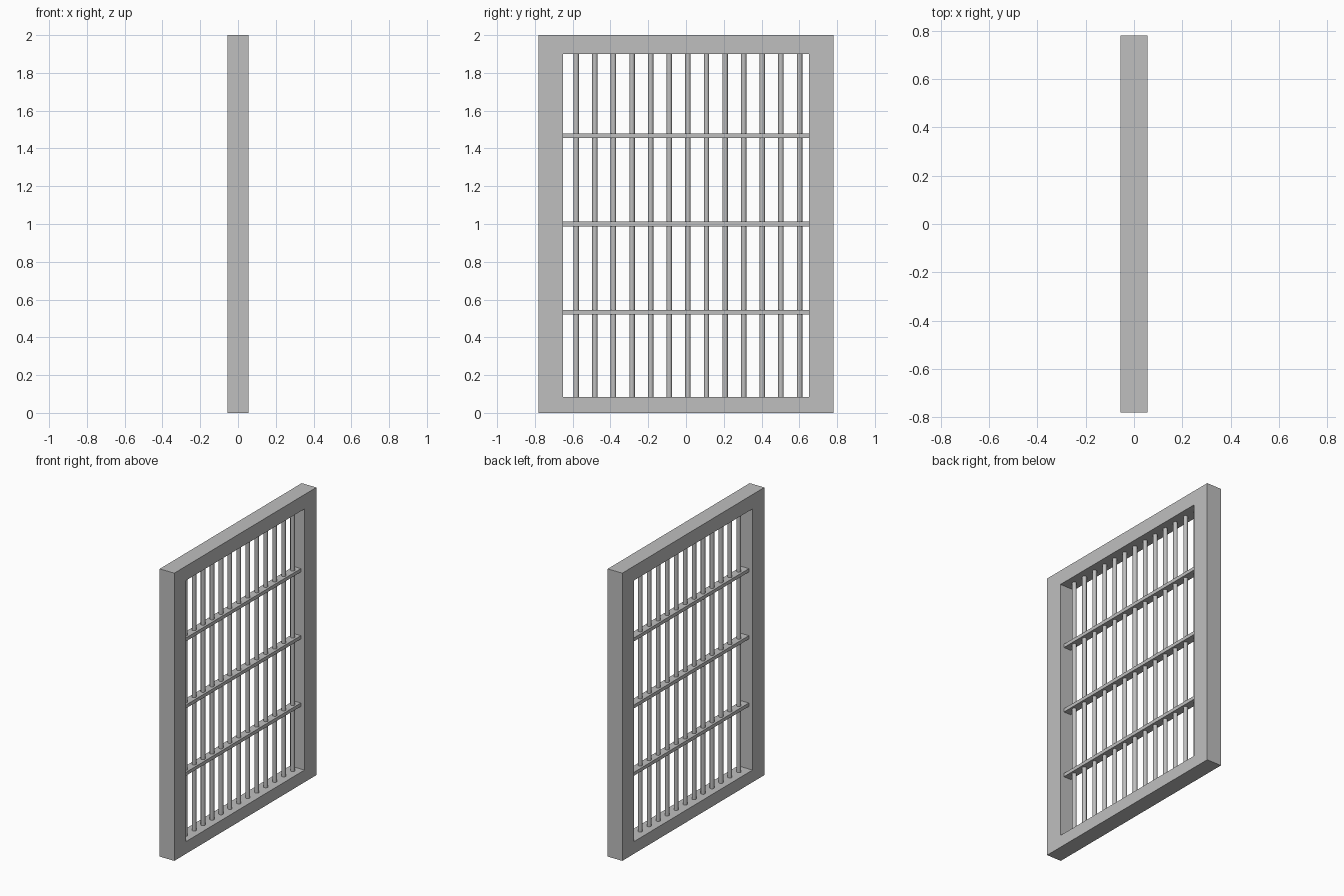
import bpy

cube = bpy.data.objects.get("Cube")
if cube:
    bpy.data.objects.remove(cube, do_unlink=True)

# Single grey metal
metal = bpy.data.materials.new("grey_metal")
metal.use_nodes = True
grey = (0.52, 0.52, 0.52, 1)
metal.diffuse_color = grey
metal.node_tree.nodes["Principled BSDF"].inputs["Base Color"].default_value = grey


def box(name, low, high):
    """Axis-aligned box between two corners."""
    centre = [(a + b) / 2 for a, b in zip(low, high)]
    bpy.ops.mesh.primitive_cube_add(size=1, location=centre)
    ob = bpy.context.object
    ob.name = name
    ob.scale = [b - a for a, b in zip(low, high)]
    bpy.ops.object.transform_apply(location=False, rotation=False, scale=True)
    ob.data.materials.append(metal)
    return ob


DEPTH = 0.056                    # half thickness of the frame
OUTER, INNER = 0.78, 0.65        # half widths of frame and opening
SILL, HEAD, TOP = 0.085, 1.9, 2.0

# Frame: one block with the opening cut through it
frame = box("frame", (-DEPTH, -OUTER, 0), (DEPTH, OUTER, TOP))
cutter = box("opening_cutter", (-1, -INNER, SILL), (1, INNER, HEAD))
cutter.hide_render = True
cut = frame.modifiers.new("opening", 'BOOLEAN')
cut.object = cutter
cut.solver = 'EXACT'
bpy.context.view_layer.objects.active = frame
bpy.ops.object.modifier_apply(modifier=cut.name)
bpy.data.objects.remove(cutter, do_unlink=True)

# Flat cross rails
for i, z in enumerate((0.532, 1.0, 1.466)):
    box(f"cross_rail_{i + 1}", (-0.028, -INNER, z - 0.012), (0.028, INNER, z + 0.012))

# Round upright bars
for i in range(13):
    bpy.ops.mesh.primitive_cylinder_add(
        vertices=12, radius=0.0145, depth=HEAD - SILL, end_fill_type='NOTHING',
        location=(0, -0.581 + i * 0.0985, (SILL + HEAD) / 2))
    bar = bpy.context.object
    bar.name = f"upright_bar_{i + 1}"
    bar.data.materials.append(metal)
    bpy.ops.object.shade_smooth_by_angle()
